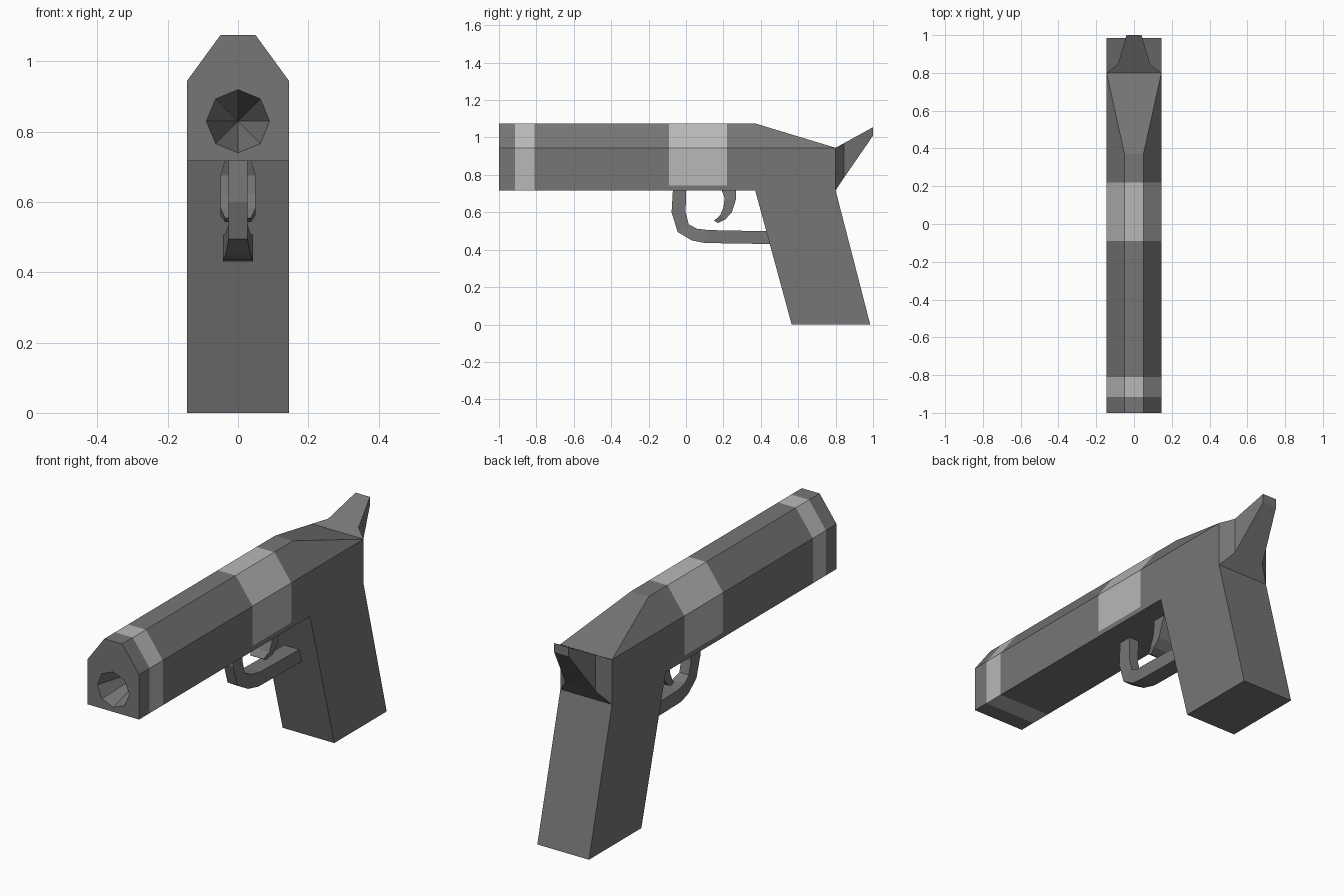
import bpy, bmesh, math
from mathutils import Matrix, Vector

if "Cube" in bpy.data.objects:
    bpy.data.objects.remove(bpy.data.objects["Cube"])


def material(name, v):
    m = bpy.data.materials.new(name)
    m.diffuse_color = (v, v, v, 1)
    m.use_nodes = True
    m.node_tree.nodes["Principled BSDF"].inputs["Base Color"].default_value = m.diffuse_color
    return m


DARK = material("dark_grey", 0.18)
LIGHT = material("light_grey", 0.48)


def finish(bm, name, mats=(DARK,)):
    bmesh.ops.recalc_face_normals(bm, faces=bm.faces)
    me = bpy.data.meshes.new(name)
    bm.to_mesh(me)
    bm.free()
    for m in mats:
        me.materials.append(m)
    ob = bpy.data.objects.new(name, me)
    bpy.context.collection.objects.link(ob)
    return ob


def loft(name, sections):
    """Skin rectangles given as (y1, z1, y2, z2, half_width)."""
    bm = bmesh.new()
    rings = [[bm.verts.new(p) for p in ((-w, y1, z1), (w, y1, z1), (w, y2, z2), (-w, y2, z2))]
             for y1, z1, y2, z2, w in sections]
    for a, b in zip(rings, rings[1:]):
        for i in range(4):
            j = (i + 1) % 4
            bm.faces.new((a[i], a[j], b[j], b[i]))
    bm.faces.new(rings[0])
    bm.faces.new(rings[-1])
    return finish(bm, name)


# Body: slide and grip in one side profile, with a chamfered ridge on top
profile = [(-1, .945), (-1, .717), (.37, .717), (.565, 0), (.985, 0), (.8, .717), (.8, .945)]
ridge = [(-1, 1.075), (.37, 1.075)]
bm = bmesh.new()
L, R = ([bm.verts.new((s * .145, y, z)) for y, z in profile] for s in (-1, 1))
TL, TR = ([bm.verts.new((s * .05, y, z)) for y, z in ridge] for s in (-1, 1))
for side, top in ((L, TL), (R, TR)):
    bm.faces.new(side)
    bm.faces.new((side[0], top[0], top[1], side[6]))
for i in range(1, 6):
    bm.faces.new((L[i], L[i + 1], R[i + 1], R[i]))
bm.faces.new((L[1], R[1], R[0], TR[0], TL[0], L[0]))
bm.faces.new((TL[0], TR[0], TR[1], TL[1]))
bm.faces.new((TL[1], TR[1], R[6], L[6]))
bmesh.ops.recalc_face_normals(bm, faces=bm.faces)

# Lighter bands around the slide
for y in (-.915, -.81, -.09, .22):
    bmesh.ops.bisect_plane(bm, geom=bm.verts[:] + bm.edges[:] + bm.faces[:],
                           plane_co=(0, y, 0), plane_no=(0, 1, 0))


def in_band(f, lo, hi):
    return lo < f.calc_center_median().y < hi and abs(f.normal.y) < .1


mid = [f for f in bm.faces if in_band(f, -.09, .22) and f.normal.z > -.5]
geom = mid + list({e for f in mid for e in f.edges}) + list({v for f in mid for v in f.verts})
bmesh.ops.bisect_plane(bm, geom=geom, plane_co=(0, 0, .743), plane_no=(0, 0, 1))
for f in bm.faces:
    if in_band(f, -.915, -.81) or (in_band(f, -.09, .22) and f.calc_center_median().z > .743):
        f.material_index = 1
body = finish(bm, "slide_and_grip", (DARK, LIGHT))

# Conical eight-sided bore cut into the muzzle
bm = bmesh.new()
bmesh.ops.create_cone(bm, cap_ends=True, segments=8, radius1=.108, radius2=0, depth=.36,
                      matrix=Matrix.Translation((0, -.88, .83)) @ Matrix.Rotation(-math.pi / 2, 4, 'X'))
bmesh.ops.remove_doubles(bm, verts=bm.verts, dist=1e-5)
cutter = finish(bm, "bore_cutter")
cutter.hide_render = True
mod = body.modifiers.new("bore", 'BOOLEAN')
mod.operation = 'DIFFERENCE'
mod.solver = 'EXACT'
mod.object = cutter
bpy.context.view_layer.objects.active = body
bpy.ops.object.modifier_apply(modifier=mod.name)
bpy.data.objects.remove(cutter)

# Hammer spur at the back
loft("hammer_spur", [(.8, .945, .8, .717, .145), (.845, .97, .845, .785, .085),
                     (1, 1.055, 1, 1.01, .04)])

# Trigger guard
loft("trigger_guard", [(-.07, .72, 0, .72, .027), (-.077, .6, -.002, .6, .027),
                       (-.045, .495, .015, .535, .027), (.03, .45, .06, .512, .035),
                       (.1, .436, .12, .505, .043), (.47, .43, .47, .498, .043)])

# Curved trigger
loft("trigger", [(.19, .72, .268, .72, .037), (.207, .675, .266, .665, .05),
                 (.2, .625, .245, .6, .05), (.182, .583, .21, .562, .05),
                 (.15, .555, .17, .543, .037)])
